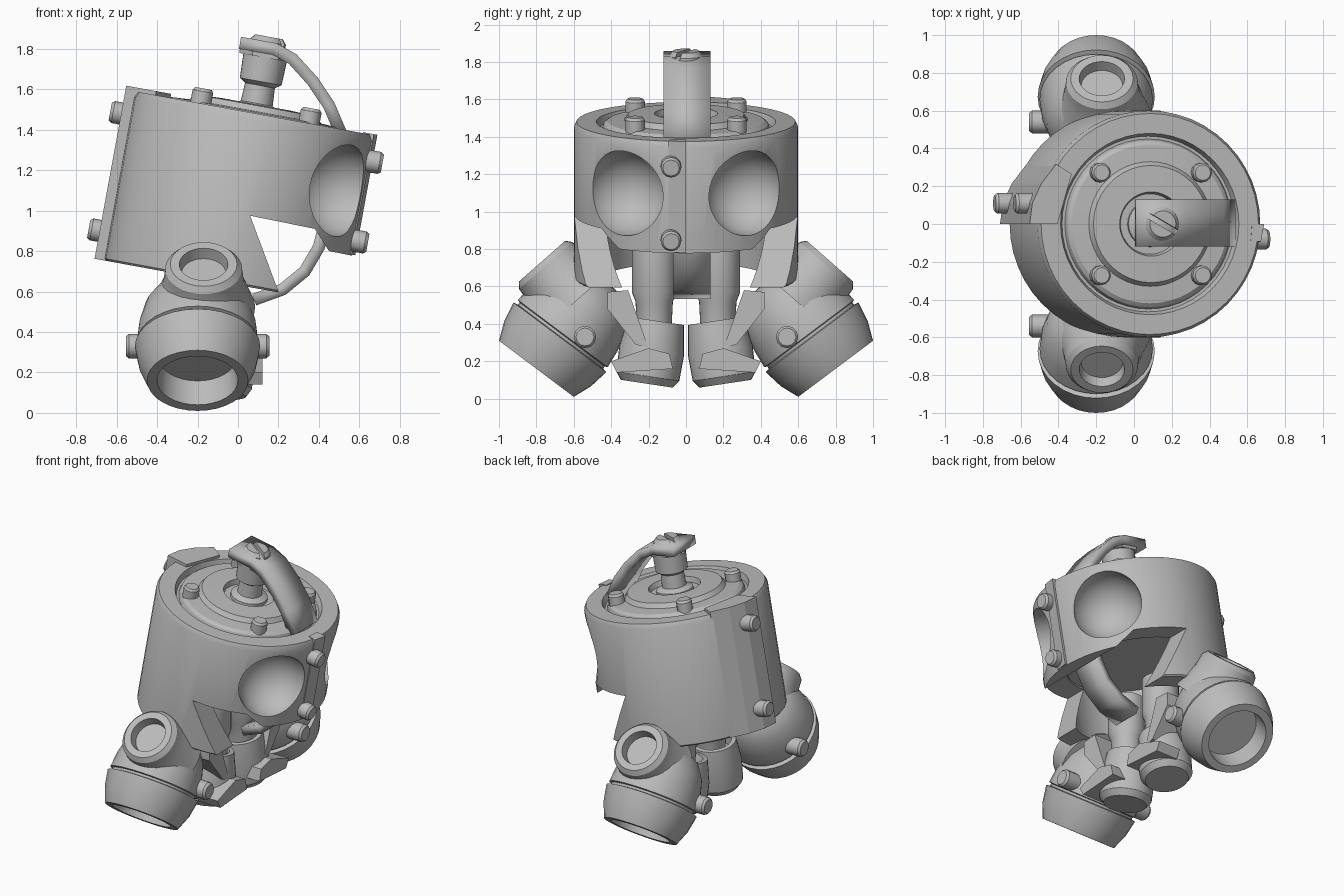
import bpy, bmesh, math
from mathutils import Vector, Matrix

cube = bpy.data.objects.get("Cube")
if cube:
    bpy.data.objects.remove(cube)

grey = bpy.data.materials.new("plain_grey")
grey.use_nodes = True
COLOUR = (0.5, 0.5, 0.5, 1)
grey.diffuse_color = COLOUR
grey.node_tree.nodes["Principled BSDF"].inputs["Base Color"].default_value = COLOUR

# The head leans forward towards +x
TILT = Matrix.Translation((-0.07, 0, 0.645)) @ Matrix.Rotation(math.radians(10.4), 4, 'Y')
FLAT = Matrix()


def finish(name, bm, matrix=FLAT, smooth=True):
    bmesh.ops.transform(bm, matrix=matrix, verts=bm.verts)
    bmesh.ops.recalc_face_normals(bm, faces=bm.faces)
    mesh = bpy.data.meshes.new(name)
    bm.to_mesh(mesh)
    bm.free()
    mesh.materials.append(grey)
    ob = bpy.data.objects.new(name, mesh)
    bpy.context.collection.objects.link(ob)
    if smooth:
        select(ob)
        bpy.ops.object.shade_smooth_by_angle(angle=math.radians(32))
    return ob


def select(ob):
    bpy.ops.object.select_all(action='DESELECT')
    ob.select_set(True)
    bpy.context.view_layer.objects.active = ob


def lathe(name, profile, origin=(0, 0, 0), axis=(0, 0, 1), matrix=FLAT, sides=32):
    """Turn (radius, height) points about an axis."""
    bm = bmesh.new()
    pts = [bm.verts.new((r, 0, h)) for r, h in profile]
    edges = [bm.edges.new(p) for p in zip(pts, pts[1:])]
    bmesh.ops.spin(bm, geom=pts + edges, cent=(0, 0, 0), axis=(0, 0, 1),
                   angle=math.tau, steps=sides)
    bmesh.ops.remove_doubles(bm, verts=bm.verts, dist=0.0005)
    turn = Vector((0, 0, 1)).rotation_difference(Vector(axis)).to_matrix().to_4x4()
    return finish(name, bm, matrix @ Matrix.Translation(origin) @ turn)


def prism(name, outline, low, high, plane="xy", matrix=FLAT):
    """Extrude a 2D outline along the axis missing from its plane."""
    def place(a, b, c):
        return {"xy": (a, b, c), "xz": (a, c, b), "yz": (c, a, b)}[plane]
    bm = bmesh.new()
    face = bm.faces.new([bm.verts.new(place(a, b, low)) for a, b in outline])
    out = bmesh.ops.extrude_face_region(bm, geom=[face])
    move = Vector(place(0, 0, high - low))
    bmesh.ops.translate(bm, vec=move,
                        verts=[v for v in out["geom"] if isinstance(v, bmesh.types.BMVert)])
    return finish(name, bm, matrix, smooth=False)


def strap(name, path, low, high, thickness):
    """Bend a flat band along a path of (x, z) points."""
    bm = bmesh.new()
    rows = [[bm.verts.new((x, y, z)) for y in (low, high)] for x, z in path]
    for a, b in zip(rows, rows[1:]):
        bm.faces.new((a[0], a[1], b[1], b[0]))
    ob = finish(name, bm)
    mod = ob.modifiers.new("thickness", 'SOLIDIFY')
    mod.thickness, mod.offset = thickness, 0
    return ob


def cut(target, cutter):
    mod = target.modifiers.new("cut", 'BOOLEAN')
    mod.operation, mod.solver, mod.object = 'DIFFERENCE', 'EXACT', cutter
    select(target)
    bpy.ops.object.modifier_apply(modifier=mod.name)
    bpy.data.objects.remove(cutter)


def bolt(name, origin, axis, matrix=FLAT, r=0.055):
    lathe(name, [(0, -0.06), (r, -0.06), (r, 0.04), (r * 0.8, 0.055), (0, 0.055)],
          origin, axis, matrix, 12)


# Head drum with a rim, groove and stepped lid, hollow underneath
drum = lathe("head_drum", [
    (0, 0.36), (0.44, 0.36), (0.44, 0), (0.59, 0), (0.6, 0.01), (0.6, 0.82), (0.585, 0.85),
    (0.48, 0.85), (0.465, 0.81), (0.45, 0.81), (0.44, 0.84), (0.42, 0.855), (0.33, 0.86),
    (0.31, 0.89), (0.17, 0.895), (0.16, 0.86), (0, 0.86)], matrix=TILT, sides=48)

# Open mouth and eye sockets
cut(drum, prism("mouth_cutter", [(0.06, 0.975), (0.38, 0.91), (0.45, 0.8), (0.8, 0.73),
                                 (0.8, 0.3), (0.2, 0.3), (0.2, 0.6)], -0.9, 0.9, "xz"))
for s in (-1, 1):
    bm = bmesh.new()
    bmesh.ops.create_uvsphere(bm, u_segments=32, v_segments=20, radius=0.23)
    cut(drum, finish("eye_cutter", bm, Matrix.Translation((0.51, s * 0.33, 1.1))))
select(drum)
bpy.ops.object.shade_smooth_by_angle(angle=math.radians(32))


# Overlapping seams at the back and the front
def polar(*pairs):
    return [(r * math.cos(math.radians(a)), r * math.sin(math.radians(a))) for a, r in pairs]


prism("back_seam", polar((180, 0.65), (170, 0.645), (160, 0.625), (148, 0.598), (148, 0.5),
                         (180, 0.5)), 0, 0.87, matrix=TILT)
prism("front_seam", polar((0, 0.615), (-9, 0.605), (-9, 0.55), (0, 0.55)),
      0.25, 0.855, matrix=TILT)
for h in (0.14, 0.73):
    bolt("back_bolt", (-0.65, 0.11, h), (-1, 0, 0), TILT)
for h in (0.32, 0.72):
    bolt("front_bolt", (0.61, -0.08, h), (1, 0, 0), TILT)
for a in (45, 135, 225, 315):
    x, y = polar((a, 0.385))[0]
    bolt("lid_bolt", (x, y, 0.87), (0, 0, 1), TILT, 0.052)

# Post on the lid, nut and slotted screw
lathe("lid_post", [(0, 0.8), (0.125, 0.8), (0.12, 0.88), (0.08, 0.9), (0.075, 0.99),
                   (0.105, 1.01), (0.11, 1.15), (0, 1.15)], matrix=TILT)
lathe("post_nut", [(0, 1.13), (0.13, 1.13), (0.13, 1.18), (0, 1.18)], matrix=TILT, sides=6)
screw = lathe("post_screw", [(0, 1.16), (0.09, 1.16), (0.09, 1.21), (0.07, 1.235), (0, 1.235)],
              matrix=TILT, sides=20)
slot = Matrix.Rotation(math.radians(-30), 4, 'Z')
cut(screw, prism("slot_cutter", [(-0.2, -0.015), (0.2, -0.015), (0.2, 0.015), (-0.2, 0.015)],
                 1.2, 1.3, matrix=TILT @ slot))

# Curved strap over the lid and its lower end in the mouth
strap("upper_strap", [(0.01, 1.83), (0.18, 1.8), (0.27, 1.75), (0.37, 1.64), (0.45, 1.52),
                      (0.51, 1.38)], -0.12, 0.13, 0.06)
strap("lower_strap", [(0.44, 0.98), (0.4, 0.82), (0.33, 0.7), (0.22, 0.61), (0.08, 0.56)],
      -0.07, 0.13, 0.06)

for s, side in ((-1, "right"), (1, "left")):
    # Shoulder cup with a wide mouth, a band and a groove
    lathe(side + "_shoulder_cup", [
        (0, 0.14), (0.19, 0.14), (0.2, 0), (0.25, 0), (0.29, 0.1), (0.31, 0.21), (0.285, 0.215),
        (0.285, 0.23), (0.3, 0.235), (0.29, 0.34), (0.26, 0.45), (0.2, 0.54), (0.1, 0.59),
        (0, 0.6)], (-0.2, s * 0.8, 0.16), (0, -0.6 * s, 0.8))
    # Raised port on the shoulder
    lathe(side + "_shoulder_port", [
        (0, -0.06), (0.11, -0.06), (0.12, 0), (0.165, 0), (0.19, -0.03), (0.2, -0.12),
        (0.255, -0.28), (0, -0.28)], (-0.17, s * 0.77, 0.735), (0, 0.66 * s, 0.75))
    for d in (-1, 1):
        bolt(side + "_shoulder_bolt", (-0.2 + d * 0.3, s * 0.54, 0.33), (d, 0, 0), r=0.06)

    # Small inner cup hanging from a neck under the head
    lathe(side + "_inner_cup", [(0, 0), (0.14, 0), (0.17, 0.04), (0.175, 0.18), (0.15, 0.34),
                                (0.12, 0.34), (0.11, 0.26), (0, 0.26)],
          (-0.1, s * 0.21, 0.08), (0, -0.15 * s, 1))
    lathe(side + "_neck", [(0, 0), (0.09, 0), (0.1, 0.2), (0.12, 0.25), (0.12, 0.5), (0, 0.5)],
          (-0.08, s * 0.17, 0.32), (0, 0, 1))

    # Angular claw and fin in front of the cup
    prism(side + "_claw", [(s * y, z) for y, z in
                           [(0.07, 0.16), (0.37, 0.14), (0.4, 0.2), (0.2, 0.27), (0.09, 0.24)]],
          -0.05, 0.12, "yz")
    prism(side + "_fin", [(s * y, z) for y, z in
                          [(0.2, 0.27), (0.27, 0.29), (0.42, 0.48), (0.42, 0.57), (0.31, 0.58)]],
          -0.08, 0.07, "yz")
